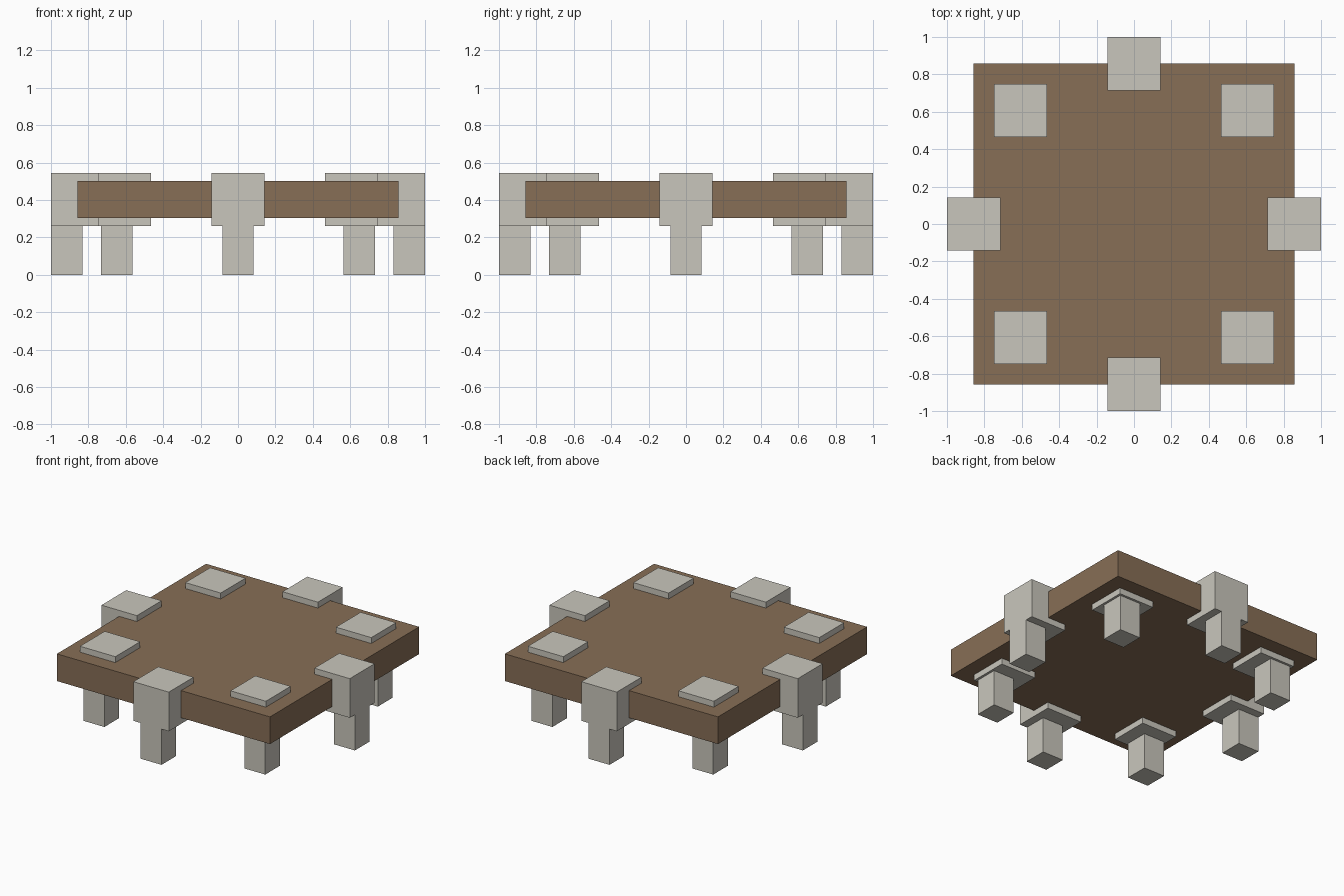
import bpy
import math

cube = bpy.data.objects.get("Cube")
if cube:
    bpy.data.objects.remove(cube, do_unlink=True)


def material(name, colour):
    mat = bpy.data.materials.new(name)
    mat.use_nodes = True
    mat.diffuse_color = colour
    mat.node_tree.nodes["Principled BSDF"].inputs["Base Color"].default_value = colour
    return mat


def box(name, centre, size, mat):
    bpy.ops.mesh.primitive_cube_add(size=1, location=centre)
    obj = bpy.context.object
    obj.name = name
    obj.scale = size
    bpy.ops.object.transform_apply(location=False, rotation=False, scale=True)
    obj.data.materials.append(mat)
    return obj


brown = material("brown wood", (0.242, 0.156, 0.093, 1))
grey = material("pale grey stone", (0.584, 0.565, 0.503, 1))

BLOCK = 0.285
LEG = 0.168
LEG_HEIGHT = 0.26
BLOCK_RING = 1 - BLOCK / 2
LEG_RING = 1 - LEG / 2

# Square slab
box("slab", (0, 0, 0.403), (1.716, 1.716, 0.198), brown)

# Ring of eight blocks through the slab, each on a leg set further out
for i in range(8):
    angle = i * math.pi / 4
    dx, dy = math.cos(angle), math.sin(angle)
    box(f"block_{i + 1}", (dx * BLOCK_RING, dy * BLOCK_RING, LEG_HEIGHT + BLOCK / 2),
        (BLOCK, BLOCK, BLOCK), grey)
    box(f"leg_{i + 1}", (dx * LEG_RING, dy * LEG_RING, LEG_HEIGHT / 2),
        (LEG, LEG, LEG_HEIGHT), grey)
